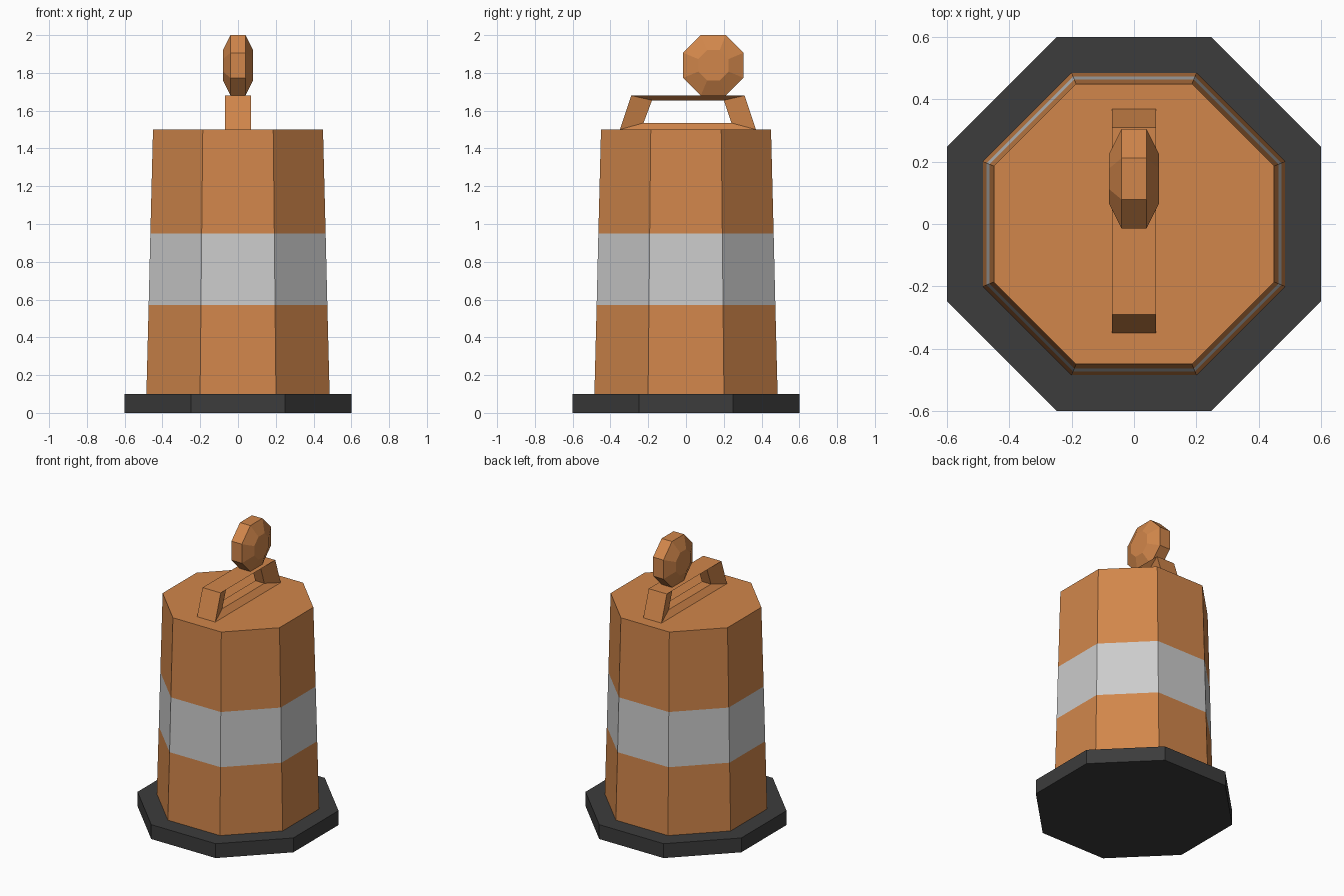
import bpy, bmesh, math
from mathutils import Matrix

if "Cube" in bpy.data.objects:
    bpy.data.objects.remove(bpy.data.objects["Cube"])


def material(name, rgb):
    m = bpy.data.materials.new(name)
    m.diffuse_color = (*rgb, 1)
    m.use_nodes = True
    m.node_tree.nodes["Principled BSDF"].inputs["Base Color"].default_value = m.diffuse_color
    return m


ORANGE = material("orange_plastic", (0.64, 0.24, 0.07))
WHITE = material("reflective_grey", (0.8, 0.8, 0.8))
RUBBER = material("black_rubber", (0.045, 0.045, 0.045))


def finish(bm, name, mats):
    bmesh.ops.recalc_face_normals(bm, faces=bm.faces[:])
    me = bpy.data.meshes.new(name)
    bm.to_mesh(me)
    bm.free()
    for m in mats:
        me.materials.append(m)
    ob = bpy.data.objects.new(name, me)
    bpy.context.collection.objects.link(ob)
    return ob


def bridge(bm, a, b, mat=0):
    n = len(a)
    for i in range(n):
        j = (i + 1) % n
        bm.faces.new((a[i], a[j], b[j], b[i])).material_index = mat


def octagon_loft(name, rings, mats, band=None, matrix=Matrix()):
    """Stack octagons given as (distance to flat, height); band = index of the grey section."""
    bm = bmesh.new()
    loops = []
    for flat, z in rings:
        r = flat / math.cos(math.pi / 8)
        loops.append([bm.verts.new((r * math.cos((i + 0.5) * math.pi / 4),
                                    r * math.sin((i + 0.5) * math.pi / 4), z))
                      for i in range(8)])
    for k in range(len(loops) - 1):
        bridge(bm, loops[k], loops[k + 1], 1 if k == band else 0)
    bm.faces.new(loops[0])
    bm.faces.new(loops[-1])
    bm.transform(matrix)
    return finish(bm, name, mats)


# Rubber base
octagon_loft("base", [(0.6, 0), (0.6, 0.1)], [RUBBER])

# Tapered drum with reflective band
octagon_loft("drum", [(0.485, 0.1), (0.473, 0.57), (0.464, 0.95), (0.45, 1.5)],
             [ORANGE, WHITE], band=1)

# Warning lamp: octagonal disc lying across x, bevelled on both faces
octagon_loft("lamp", [(0.08, -0.08), (0.16, -0.04), (0.16, 0.04), (0.08, 0.08)], [ORANGE],
             matrix=Matrix.Translation((0, 0.145, 1.84)) @ Matrix.Rotation(math.pi / 2, 4, 'Y'))

# Handle: trapezoid frame whose sides slope in towards the opening
outer = [(-0.35, 1.5), (0.37, 1.5), (0.31, 1.68), (-0.29, 1.68)]
inner = [(-0.225, 1.535), (0.24, 1.535), (0.2, 1.655), (-0.18, 1.655)]
bm = bmesh.new()
frame = [[bm.verts.new((x, y, z)) for y, z in profile]
         for profile, x in ((outer, -0.07), (outer, 0.07), (inner, 0.035), (inner, -0.035))]
for k in range(4):
    bridge(bm, frame[k], frame[(k + 1) % 4])
finish(bm, "handle", [ORANGE])
